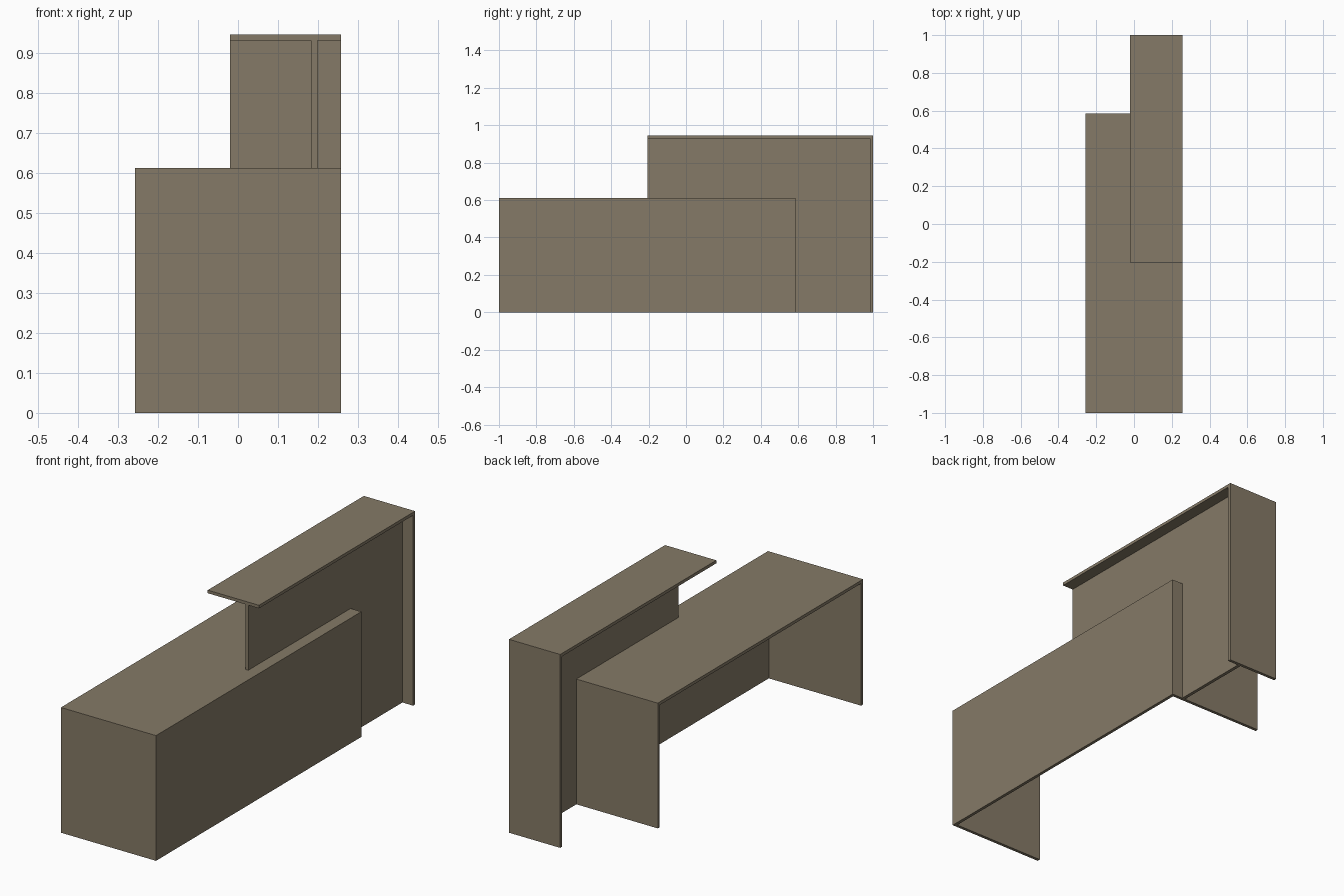
import bpy

if "Cube" in bpy.data.objects:
    bpy.data.objects.remove(bpy.data.objects["Cube"])

# One flat colour for the whole desk
mat = bpy.data.materials.new("taupe laminate")
mat.diffuse_color = (0.235, 0.195, 0.135, 1)
mat.use_nodes = True
mat.node_tree.nodes["Principled BSDF"].inputs["Base Color"].default_value = mat.diffuse_color

T = 0.015                          # board thickness
X0, X1 = -0.257, 0.257             # desk depth
Y0, Y1 = -1.0, 0.585               # desk length
DESK, HIGH = 0.612, 0.945          # worktop and counter heights
CX0, CY0, CY1 = -0.02, -0.205, 1.0 # counter extents
PX0, PX1 = 0.183, 0.199            # counter upright


def extrude_board(name, pts, axis, a, b):
    """Flat outline extruded from a to b along an axis (0 = x, 1 = y, 2 = z)."""
    def place(p, d):
        v = list(p)
        v.insert(axis, d)
        return v
    n = len(pts)
    verts = [place(p, a) for p in pts] + [place(p, b) for p in pts]
    faces = [list(range(n))[::-1], list(range(n, 2 * n))]
    faces += [[i, (i + 1) % n, n + (i + 1) % n, n + i] for i in range(n)]
    if axis == 1:
        faces = [f[::-1] for f in faces]
    me = bpy.data.meshes.new(name)
    me.from_pydata(verts, [], faces)
    me.materials.append(mat)
    ob = bpy.data.objects.new(name, me)
    bpy.context.collection.objects.link(ob)
    return ob


def box(name, x, y, z):
    return extrude_board(name, [(x[0], y[0]), (x[1], y[0]), (x[1], y[1]), (x[0], y[1])], 2, *z)


# Lower desk: worktop, two end panels, modesty panel
box("worktop", (X0, X1), (Y0, Y1), (DESK - T, DESK))
for name, y in (("near_end_panel", Y0), ("far_end_panel", Y1 - T)):
    box(name, (X0, X1), (y, y + T), (0, DESK - T))
box("modesty_panel", (X1 - T, X1), (Y0 + T, Y1 - T), (0, DESK - T))

# Raised counter: top, end panel, and L-shaped upright stepping over the desk
box("counter_top", (CX0, X1), (CY0, CY1), (HIGH - T, HIGH))
box("counter_end_panel", (CX0, X1), (CY1 - T, CY1), (0, HIGH - T))
extrude_board("counter_upright",
              [(CY0, DESK), (Y1, DESK), (Y1, 0), (CY1 - T, 0),
               (CY1 - T, HIGH - T), (CY0, HIGH - T)], 0, PX0, PX1)
